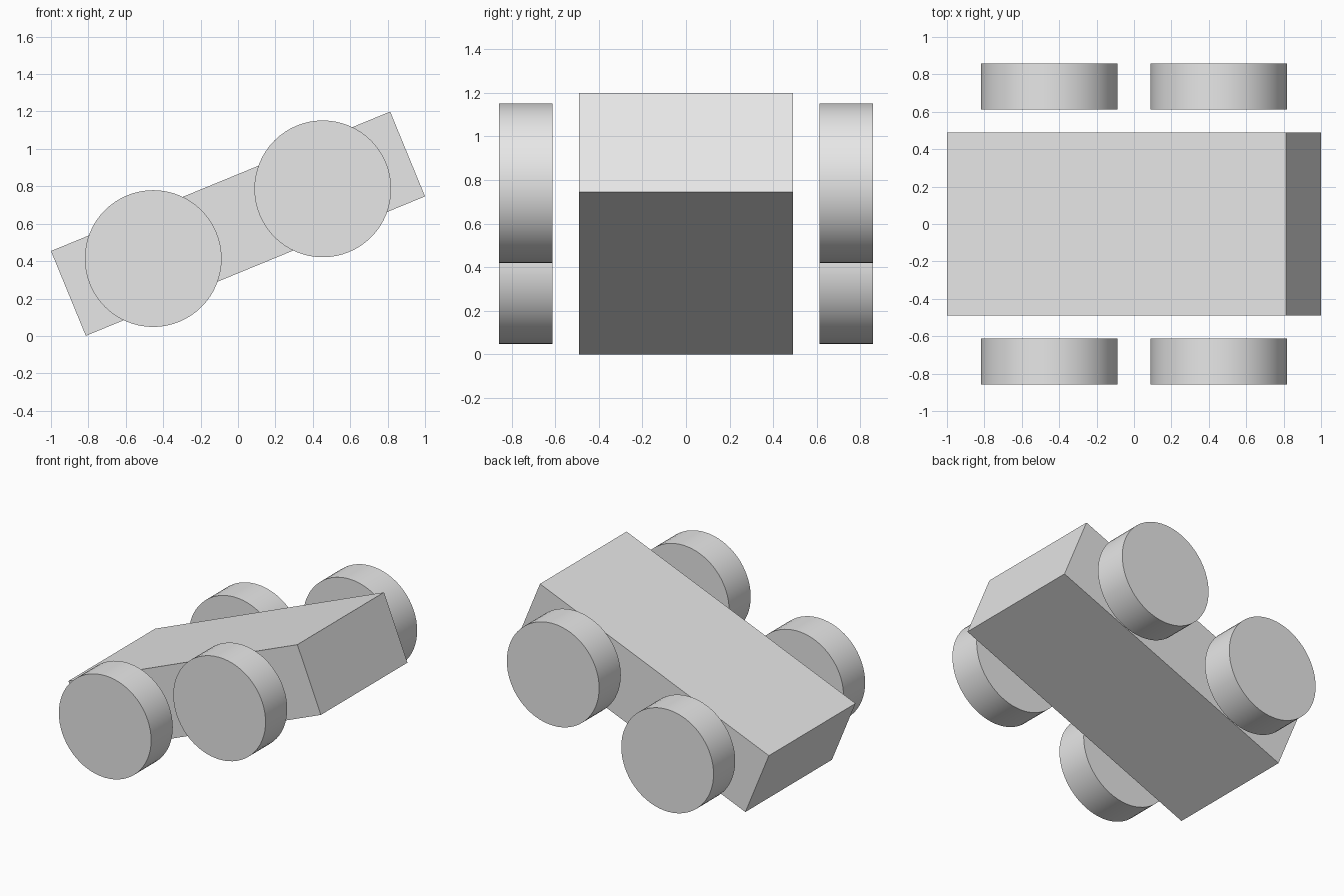
import bpy, math
from mathutils import Matrix, Vector

if "Cube" in bpy.data.objects:
    bpy.data.objects.remove(bpy.data.objects["Cube"], do_unlink=True)

U = 0.4902       # body thickness, the module for all proportions
TILT = 0.39      # nose-up pitch in radians
CENTRE_Z = 0.6

grey = bpy.data.materials.new("light_grey")
grey.use_nodes = True
grey.diffuse_color = (0.8, 0.8, 0.8, 1)
grey.node_tree.nodes["Principled BSDF"].inputs["Base Color"].default_value = (0.8, 0.8, 0.8, 1)

pitch = Matrix.Rotation(-TILT, 4, 'Y')


def place(x, y):
    """Position in the tilted frame of the body."""
    return pitch @ Vector((x, y, 0)) + Vector((0, 0, CENTRE_Z))


# Body: a 4 x 2 x 1 block pitched up towards +x
bpy.ops.mesh.primitive_cube_add(size=1, location=place(0, 0), rotation=(0, -TILT, 0))
body = bpy.context.object
body.name = "body"
body.scale = (4 * U, 2 * U, U)
body.data.materials.append(grey)

# Four free-standing wheels beside the body
for end, sx in (("upper", 1), ("lower", -1)):
    for side, sy in (("front", -1), ("back", 1)):
        bpy.ops.mesh.primitive_cylinder_add(
            vertices=64, radius=0.75 * U - 0.002, depth=0.5 * U,
            location=place(sx * U, sy * 1.5 * U),
            rotation=(math.pi / 2, 0, 0))
        wheel = bpy.context.object
        wheel.name = f"{end}_{side}_wheel"
        wheel.data.materials.append(grey)
        bpy.ops.object.shade_smooth_by_angle(angle=math.radians(30))
